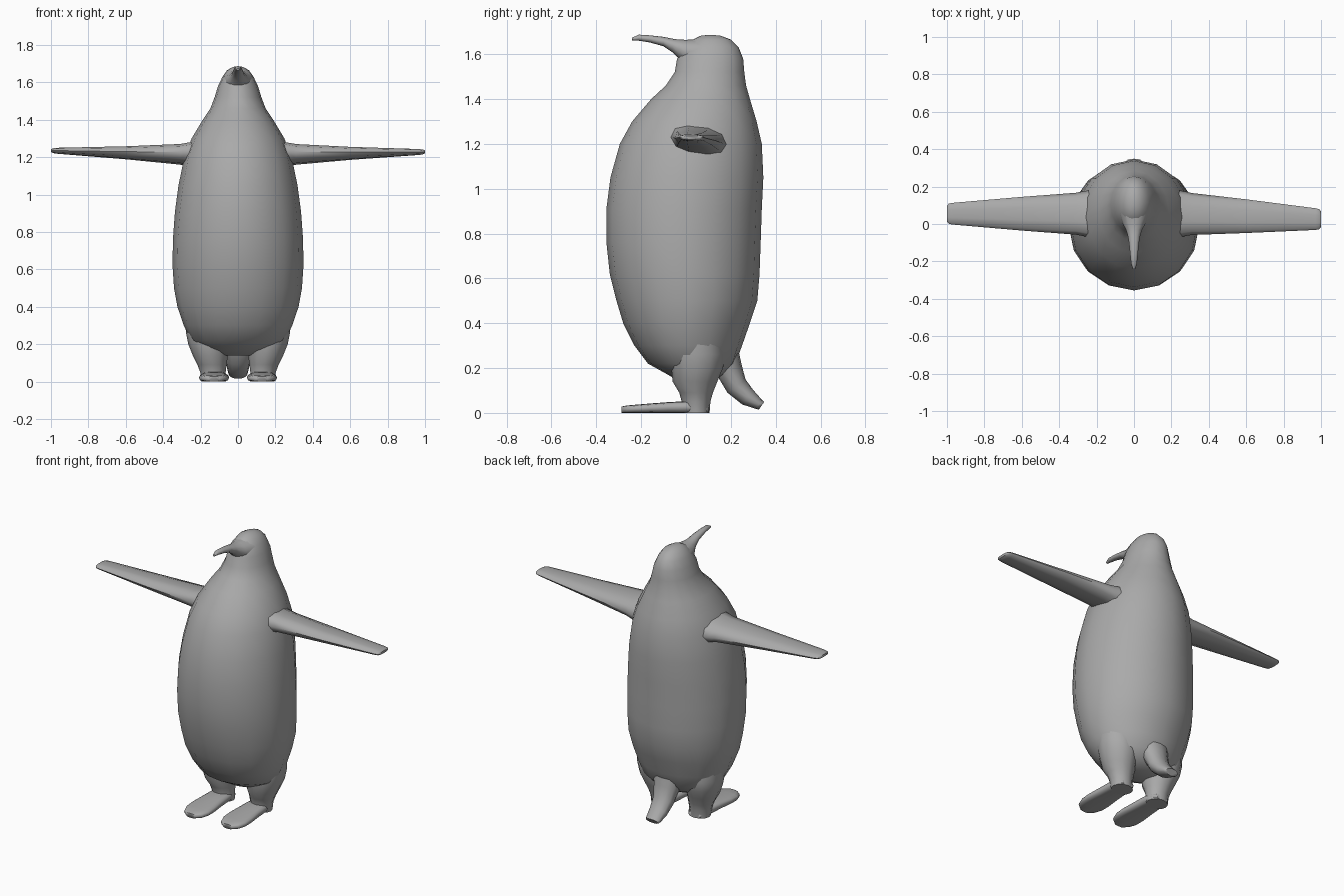
import bpy, bmesh, math
from mathutils import Vector

grey = bpy.data.materials.new("plain grey")
grey.diffuse_color = (0.4, 0.4, 0.4, 1)


def loft(name, rings, sides=16, power=1.0, sharp=60):
    """Skin closed rings given as (centre, half axis u, half axis v)."""
    bm = bmesh.new()
    loops = []
    for c, u, v in rings:
        loop = []
        for i in range(sides):
            a = 2 * math.pi * i / sides
            s, t = math.cos(a), math.sin(a)
            s = math.copysign(abs(s) ** power, s)
            t = math.copysign(abs(t) ** power, t)
            loop.append(bm.verts.new(Vector(c) + s * Vector(u) + t * Vector(v)))
        loops.append(loop)
    for a, b in zip(loops, loops[1:]):
        for i in range(sides):
            j = (i + 1) % sides
            bm.faces.new((a[i], a[j], b[j], b[i]))
    bm.faces.new(loops[0])
    bm.faces.new(loops[-1])
    bmesh.ops.recalc_face_normals(bm, faces=bm.faces)
    me = bpy.data.meshes.new(name)
    bm.to_mesh(me)
    bm.free()
    me.materials.append(grey)
    ob = bpy.data.objects.new(name, me)
    bpy.context.collection.objects.link(ob)
    bpy.ops.object.select_all(action='DESELECT')
    ob.select_set(True)
    bpy.context.view_layer.objects.active = ob
    bpy.ops.object.shade_smooth_by_angle(angle=math.radians(sharp))
    return ob


# Body and head: height, front y, back y, half width
body = [
    (0.14, -0.03, 0.12, 0.10), (0.17, -0.08, 0.17, 0.19),
    (0.22, -0.17, 0.22, 0.25), (0.30, -0.23, 0.25, 0.29),
    (0.40, -0.28, 0.285, 0.324), (0.50, -0.31, 0.318, 0.342),
    (0.62, -0.34, 0.328, 0.35), (0.76, -0.355, 0.333, 0.348),
    (0.91, -0.355, 0.338, 0.337), (1.05, -0.337, 0.345, 0.318),
    (1.20, -0.295, 0.338, 0.287), (1.30, -0.24, 0.315, 0.248),
    (1.40, -0.155, 0.285, 0.188), (1.46, -0.09, 0.268, 0.148),
    (1.52, -0.05, 0.26, 0.125), (1.58, -0.04, 0.255, 0.107),
    (1.63, -0.01, 0.235, 0.083), (1.665, 0.03, 0.20, 0.058),
    (1.682, 0.065, 0.155, 0.028), (1.686, 0.10, 0.12, 0.006),
]
loft("body", [((0, (f + b) / 2, z), (0, (b - f) / 2, 0), (w, 0, 0))
              for z, f, b, w in body], sharp=75)

# Beak: y, underside z, top z, half width
beak = [
    (0.06, 1.53, 1.667, 0.085), (0.0, 1.55, 1.664, 0.06),
    (-0.03, 1.58, 1.665, 0.044), (-0.06, 1.608, 1.669, 0.034),
    (-0.10, 1.635, 1.677, 0.027), (-0.16, 1.652, 1.684, 0.021),
    (-0.21, 1.660, 1.687, 0.016), (-0.24, 1.662, 1.674, 0.007),
]
loft("beak", [((0, y, (lo + hi) / 2), (w, 0, 0), (0, 0, (hi - lo) / 2))
              for y, lo, hi, w in beak], sides=12)

# Tail: centre y, centre z, half thickness direction (y, z), half width
tail = [
    (0.17, 0.28, 0.06, 0.02, 0.10), (0.195, 0.19, 0.052, 0.03, 0.08),
    (0.225, 0.12, 0.04, 0.03, 0.066), (0.275, 0.07, 0.025, 0.032, 0.058),
    (0.325, 0.038, 0.014, 0.02, 0.05), (0.337, 0.032, 0.012, 0.017, 0.042),
]
loft("tail", [((0, y, z), (w, 0, 0), (0, dy, dz))
              for y, z, dy, dz, w in tail], sides=12)

# Leg: height, centre x, centre y, half width, half depth
leg = [
    (0.34, 0.16, 0.05, 0.125, 0.11), (0.26, 0.158, 0.05, 0.12, 0.125),
    (0.20, 0.156, 0.05, 0.11, 0.115),
    (0.14, 0.148, 0.04, 0.094, 0.10), (0.09, 0.139, 0.045, 0.078, 0.075),
    (0.05, 0.134, 0.045, 0.068, 0.064), (0.0, 0.13, 0.047, 0.066, 0.058),
]
# Foot: y, half width, top height
foot = [
    (0.10, 0.04, 0.03), (0.07, 0.06, 0.045), (0.0, 0.066, 0.052),
    (-0.08, 0.072, 0.048), (-0.16, 0.081, 0.042), (-0.22, 0.08, 0.037),
    (-0.265, 0.062, 0.033), (-0.288, 0.03, 0.028),
]

for side, label in ((1, "right"), (-1, "left")):
    loft("leg_" + label, [((side * x, y, z), (w, 0, 0), (0, d, 0))
                          for z, x, y, w, d in leg], sides=12)
    loft("foot_" + label, [((side * 0.128, y, h / 2), (w, 0, 0), (0, 0, h / 2))
                           for y, w, h in foot], sides=12, power=0.6)

    # Flipper: flared at the root, thin and blunt at the tip
    tip_y = 0.025 if side > 0 else 0.055
    tip_z = 1.228 if side > 0 else 1.235
    flipper = [
        (0.18, 0.0, 0.135, 0.018, 0.075), (0.26, 0.0, 0.122, 0.015, 0.062),
        (0.31, 0.05, 0.112, 0.012, 0.053), (0.60, 0.44, 0.09, 0.006, 0.034),
        (0.97, 0.96, 0.058, 0.001, 0.016), (0.99, 0.98, 0.054, 0.0, 0.013),
        (1.0, 1.0, 0.042, 0.0, 0.008),
    ]
    loft("flipper_" + label,
         [((side * x, 0.055 + (tip_y - 0.055) * t, 1.214 + (tip_z - 1.214) * t),
           (0, chord, -drop), (0, 0, thick))
          for x, t, chord, drop, thick in flipper], sides=10, power=0.85)
